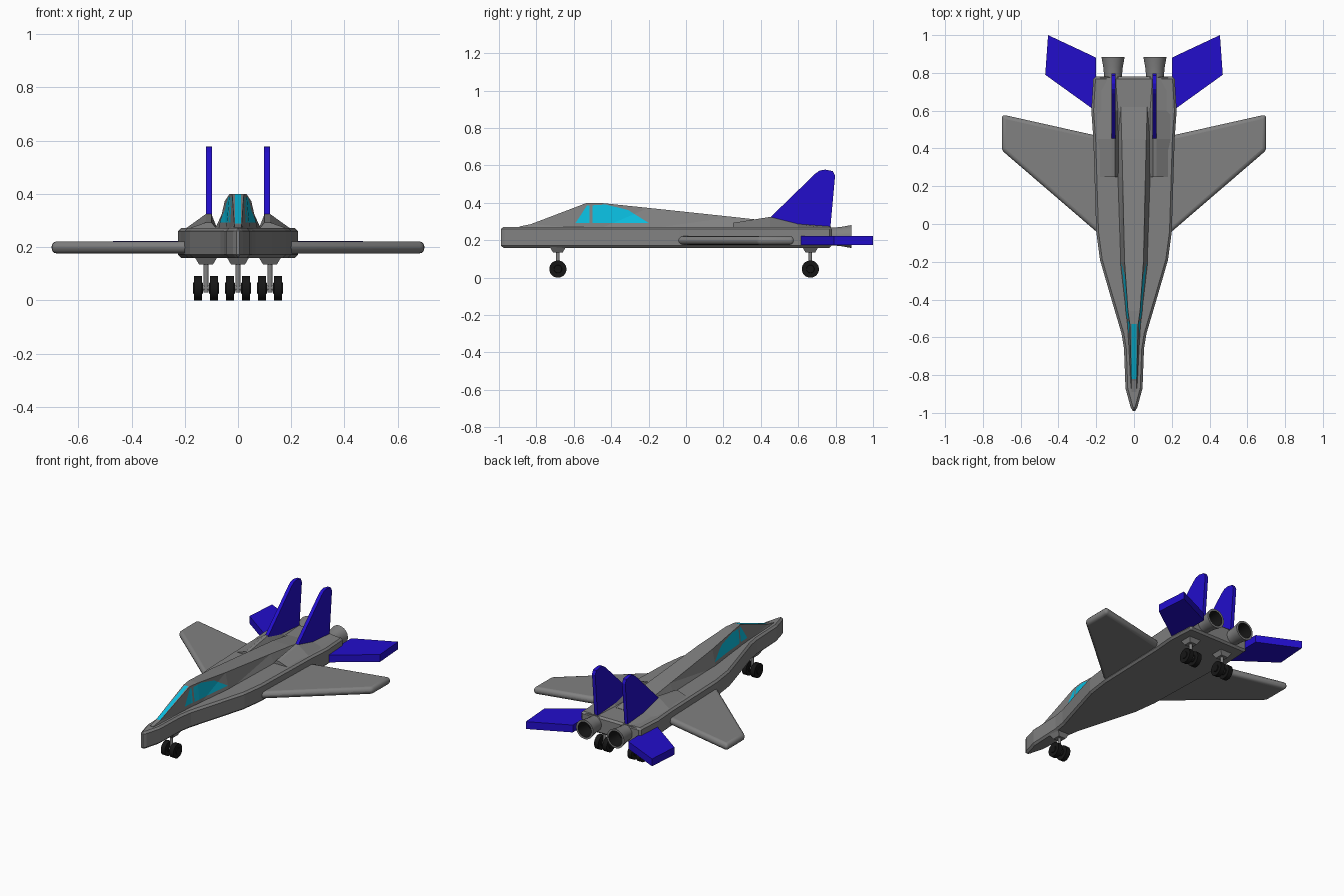
import bpy, bmesh, math
from mathutils import Vector

cube = bpy.data.objects.get("Cube")
if cube:
    bpy.data.objects.remove(cube, do_unlink=True)


def material(name, rgb):
    m = bpy.data.materials.new(name)
    m.use_nodes = True
    m.diffuse_color = (*rgb, 1)
    m.node_tree.nodes["Principled BSDF"].inputs["Base Color"].default_value = (*rgb, 1)
    return m


GREY = material("hull grey", (0.22, 0.22, 0.22))
BLUE = material("tail blue", (0.016, 0.004, 0.6))
CYAN = material("glass cyan", (0.003, 0.52, 0.75))
BLACK = material("tyre black", (0.008, 0.008, 0.008))


def finish(name, bm, mats, mirror=False, bevel=0, segments=1, smooth=False):
    bmesh.ops.recalc_face_normals(bm, faces=bm.faces)
    me = bpy.data.meshes.new(name)
    bm.to_mesh(me)
    bm.free()
    ob = bpy.data.objects.new(name, me)
    bpy.context.collection.objects.link(ob)
    for m in mats:
        me.materials.append(m)
    if bevel:
        b = ob.modifiers.new("bevel", "BEVEL")
        b.width, b.segments, b.limit_method = bevel, segments, "ANGLE"
        b.angle_limit = math.radians(35)
    if mirror:
        ob.modifiers.new("mirror", "MIRROR")
    if smooth:
        bpy.ops.object.select_all(action="DESELECT")
        ob.select_set(True)
        bpy.context.view_layer.objects.active = ob
        bpy.ops.object.shade_smooth_by_angle(angle=math.radians(35))
    return ob


def loft(bm, rings):
    """Skin a list of equally long closed rings and cap both ends."""
    rows = [[bm.verts.new(p) for p in ring] for ring in rings]
    n = len(rows[0])
    for a, b in zip(rows, rows[1:]):
        for i in range(n):
            j = (i + 1) % n
            bm.faces.new((a[i], a[j], b[j], b[i]))
    return bm.faces.new(rows[0]), bm.faces.new(rows[-1])


def slab(name, pts, axis, lo, hi, mat, **kw):
    """Extrude a flat outline along x or z."""
    bm = bmesh.new()
    place = (lambda p, t: (t, *p)) if axis == "x" else (lambda p, t: (*p, t))
    loft(bm, [[place(p, t) for p in pts] for t in (lo, hi)])
    return finish(name, bm, [mat], **kw)


def lathe(name, profile, centre, axis, mats, sides=24, dark_from=None, mirror=False):
    """Spin (radius, distance) pairs about an axis."""
    bm = bmesh.new()
    rings = []
    for r, t in profile:
        ring = []
        for k in range(sides):
            a = math.tau * (k + 0.5) / sides
            c, s = r * math.cos(a), r * math.sin(a)
            p = {"x": (t, c, s), "y": (c, t, s), "z": (c, s, t)}[axis]
            ring.append(Vector(p) + Vector(centre))
        rings.append(ring)
    loft(bm, rings)
    if dark_from is not None:
        bm.faces.ensure_lookup_table()
        for f in bm.faces[dark_from * sides:]:
            f.material_index = 1
        bm.faces[-2].material_index = 0
    return finish(name, bm, mats, mirror=mirror, smooth=True)


# Main hull
half = [(0.018, -0.97), (0.045, -0.87), (0.053, -0.66), (0.066, -0.58), (0.125, -0.38),
        (0.18, -0.19), (0.2, -0.04), (0.215, 0.45), (0.226, 0.6), (0.215, 0.78)]
outline = [(0, -1)] + half + [(-x, y) for x, y in reversed(half)]
slab("hull", outline, "z", 0.16, 0.272, GREY, bevel=0.012)

# Cockpit and spine: y, top height, top half width, base half width
sections = [(-0.89, 0.274, 0.012, 0.02), (-0.83, 0.286, 0.014, 0.022),
            (-0.53, 0.4, 0.022, 0.036), (-0.46, 0.4, 0.032, 0.045),
            (-0.2, 0.373, 0.05, 0.075), (0.25, 0.325, 0.06, 0.09),
            (0.45, 0.303, 0.065, 0.09), (0.62, 0.274, 0.07, 0.09)]
bm = bmesh.new()
loft(bm, [[(-b, y, 0.262), (-t, y, z), (t, y, z), (b, y, 0.262)] for y, z, t, b in sections])
bmesh.ops.triangulate(bm, faces=bm.faces)
bmesh.ops.recalc_face_normals(bm, faces=bm.faces)


def cut(point, normal):
    bmesh.ops.bisect_plane(bm, geom=bm.verts[:] + bm.edges[:] + bm.faces[:],
                           plane_co=point, plane_no=normal)


# Side glass is cut along its outline, with a bar between the panes
glass = [(-0.59, 0.293), (-0.53, 0.385), (-0.43, 0.391), (-0.31, 0.362), (-0.2, 0.293)]
planes = []
for (y0, z0), (y1, z1) in zip(glass, glass[1:] + glass[:1]):
    planes.append((Vector((0, y0, z0)), Vector((0, z0 - z1, y1 - y0))))
for p, n in planes:
    cut(p, n)
for y in (-0.82, -0.53, -0.515, -0.5):
    cut((0, y, 0), (0, 1, 0))
for x in (-0.012, 0.012):
    cut((x, 0, 0), (1, 0, 0))
bm.normal_update()
for f in bm.faces:
    c = f.calc_center_median()
    side = abs(f.normal.x) > 0.5 and all((c - p).dot(n) < 0 for p, n in planes)
    windscreen = f.normal.z > 0.5 and abs(c.x) < 0.012 and -0.82 < c.y < -0.53
    if (side and not -0.515 < c.y < -0.5) or windscreen:
        f.material_index = 1
finish("cockpit_spine", bm, [GREY, CYAN])

# Engine humps below the fins
bm = bmesh.new()
loft(bm, [[(0.075, y, 0.262), (0.1, y, z), (0.12, y, z), (0.208, y, 0.262)]
          for y, z in ((0.25, 0.293), (0.45, 0.325), (0.6, 0.287), (0.775, 0.274))])
finish("engine_humps", bm, [GREY], mirror=True)

# Wings, tailplanes and fins
slab("wings", [(0.15, -0.083), (0.7, 0.39), (0.7, 0.58), (0.15, 0.457)], "z",
     0.176, 0.222, GREY, mirror=True, bevel=0.02, segments=3, smooth=True)
slab("tailplanes", [(0.2, 0.596), (0.47, 0.79), (0.455, 1.0), (0.22, 0.89), (0.2, 0.88)], "z",
     0.176, 0.224, BLUE, mirror=True)
slab("fins", [(0.44, 0.312), (0.69, 0.555), (0.715, 0.573), (0.745, 0.578), (0.785, 0.57),
              (0.797, 0.545), (0.772, 0.268), (0.6, 0.268)], "x",
     0.097, 0.12, BLUE, mirror=True)

# Exhaust nozzles, dark inside
lathe("exhaust_nozzles", [(0.047, 0.75), (0.048, 0.79), (0.052, 0.83), (0.062, 0.885),
                          (0.049, 0.885), (0.036, 0.8)],
      (0.111, 0, 0.22), "y", [GREY, BLACK], dark_from=4, mirror=True)

# Landing gear: nose leg, then both main legs
for label, x, y in (("nose", 0, -0.685), ("left", 0.12, 0.665), ("right", -0.12, 0.665)):
    lathe(label + "_gear_mount", [(0.036, 0.134), (0.062, 0.165)], (x, y, 0), "z", [GREY], sides=4)
    lathe(label + "_gear_leg", [(0.01, 0.03), (0.01, 0.14)], (x, y, 0), "z", [GREY], sides=16)
    lathe(label + "_axle", [(0.01, -0.049), (0.01, 0.049)], (x, y, 0.047), "x", [GREY], sides=16)
    for side, s in (("inner", -1), ("outer", 1)):
        lathe(f"{label}_{side}_wheel", [(0.02, -0.019), (0.022, -0.015), (0.046, -0.015),
                                        (0.046, 0.015), (0.022, 0.015), (0.02, 0.019)],
              (x + s * 0.0305, y, 0.046), "x", [BLACK])
